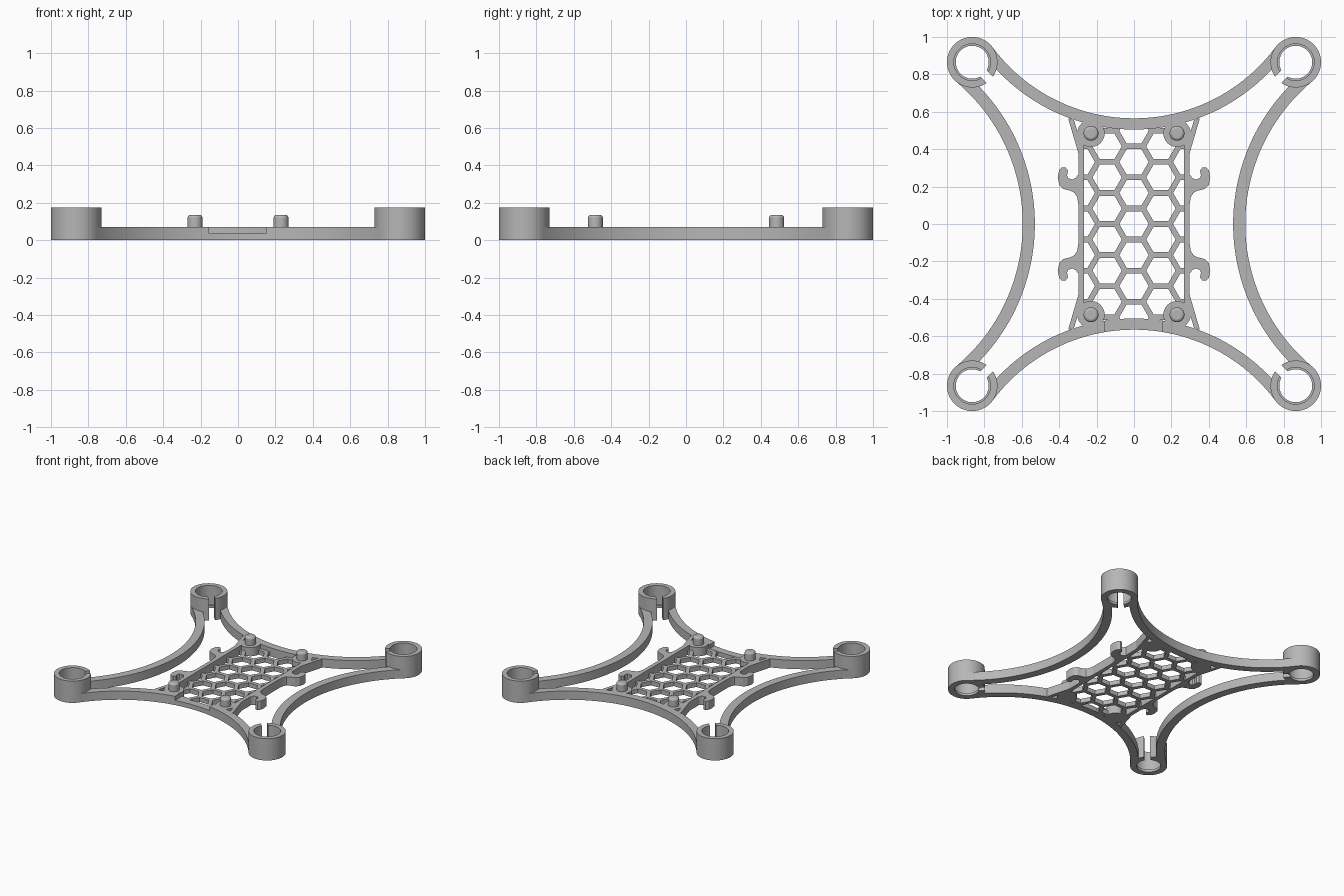
import bpy, bmesh, math
from math import cos, sin, pi

cube = bpy.data.objects.get("Cube")
if cube:
    bpy.data.objects.remove(cube)

grey = bpy.data.materials.new("plain_grey")
COLOUR = (0.47, 0.47, 0.47, 1)
grey.diffuse_color = COLOUR
grey.use_nodes = True
grey.node_tree.nodes["Principled BSDF"].inputs["Base Color"].default_value = COLOUR

ARM_H, RING_H, MESH_H = 0.07, 0.175, 0.035
MOTOR, RING_R = 0.865, 0.135


def prisms(name, outlines, z0, z1):
    """One object made of outlines extruded from z0 to z1."""
    bm = bmesh.new()
    for pts in outlines:
        face = bm.faces.new([bm.verts.new((x, y, z0)) for x, y in pts])
        top = bmesh.ops.extrude_face_region(bm, geom=[face])["geom"]
        bmesh.ops.translate(bm, vec=(0, 0, z1 - z0),
                            verts=[v for v in top if isinstance(v, bmesh.types.BMVert)])
    bmesh.ops.recalc_face_normals(bm, faces=bm.faces)
    mesh = bpy.data.meshes.new(name)
    bm.to_mesh(mesh)
    bm.free()
    mesh.materials.append(grey)
    ob = bpy.data.objects.new(name, mesh)
    bpy.context.collection.objects.link(ob)
    return ob


def activate(ob):
    bpy.ops.object.select_all(action='DESELECT')
    ob.select_set(True)
    bpy.context.view_layer.objects.active = ob


def smooth(ob):
    activate(ob)
    bpy.ops.object.shade_smooth_by_angle(angle=math.radians(30))
    return ob


def cut(ob, cutter):
    activate(ob)
    mod = ob.modifiers.new("cut", 'BOOLEAN')
    mod.operation, mod.solver, mod.object = 'DIFFERENCE', 'EXACT', cutter
    bpy.ops.object.modifier_apply(modifier=mod.name)
    bpy.data.objects.remove(cutter)


def sweep(cx, cy, r, a0, a1, n):
    return [(cx + r * cos(a0 + (a1 - a0) * i / n),
             cy + r * sin(a0 + (a1 - a0) * i / n)) for i in range(n + 1)]


def circle(cx, cy, r, n):
    return sweep(cx, cy, r, 0, 2 * pi, n)[:-1]


def box(x0, x1, y0, y1):
    return [(x0, y0), (x1, y0), (x1, y1), (x0, y1)]


def arm_outline(edge, width, turn):
    """Curved band whose concave edge is tangent to two motor rings."""
    r = ((MOTOR - edge) ** 2 + MOTOR ** 2 - RING_R ** 2) / (2 * (RING_R + MOTOR - edge))
    c, d = edge + r, r + RING_R
    tangent = math.atan2(MOTOR - c, MOTOR)
    meet = math.acos(((r + width) ** 2 + d * d - RING_R ** 2) / (2 * d * (r + width)))
    pts = (sweep(0, c, r, tangent, -pi - tangent, 48)
           + sweep(0, c, r + width, -pi - tangent + meet, tangent - meet, 48))
    return [(x * cos(turn) - y * sin(turn), x * sin(turn) + y * cos(turn)) for x, y in pts]


# Four curved arms between the motor rings, the front one notched on top
arms = {}
for name, edge, width, turn in (("back_arm", 0.565, 0.06, 0), ("right_arm", 0.595, 0.065, pi / 2),
                                ("front_arm", 0.565, 0.06, pi), ("left_arm", 0.595, 0.065, -pi / 2)):
    arms[name] = prisms(name, [arm_outline(edge, width, turn)], 0, ARM_H)
cut(arms["front_arm"], prisms("notch_cutter", [box(-0.155, 0.15, -0.7, -0.4)], 0.037, 0.1))
for arm in arms.values():
    smooth(arm)


def ring_outline(cx, cy, inner, slot, facing):
    """Split ring with a parallel-sided slot facing the given direction."""
    a, b = math.asin(slot / RING_R), math.asin(slot / inner)
    return (sweep(cx, cy, RING_R, facing + a, facing + 2 * pi - a, 64)
            + sweep(cx, cy, inner, facing + 2 * pi - b, facing + b, 64))


# Split motor rings with a small lip at the bottom
corners = [("front_right", -1, -1), ("front_left", 1, -1), ("back_right", -1, 1), ("back_left", 1, 1)]
for label, sx, sy in corners:
    facing = math.atan2(-sy, -sx)
    x, y = sx * MOTOR, sy * MOTOR
    smooth(prisms(label + "_motor_ring", [ring_outline(x, y, 0.098, 0.023, facing)], 0, RING_H))
    smooth(prisms(label + "_ring_lip", [ring_outline(x, y, 0.088, 0.023, facing)], 0, 0.02))

# Honeycomb floor plate
plate = prisms("honeycomb_plate", [box(-0.28, 0.28, -0.53, 0.53)], 0, MESH_H)
PITCH = 0.166
holes = []
for col in range(-2, 3):
    for row in range(-4, 5):
        y = (row + 0.5 * (col % 2)) * PITCH
        if abs(y) < 0.6:
            holes.append(circle(col * PITCH * cos(pi / 6), y, 0.0785, 6))
cut(plate, prisms("honeycomb_cutter", holes, -0.1, 0.2))

# Side rails along the plate
for label, s in (("right", -1), ("left", 1)):
    prisms(label + "_rail", [box(*sorted((s * 0.266, s * 0.298)), -0.48, 0.48)], 0, ARM_H)

# Hooks, corner struts and mounting posts
HOOK = [(.28, .27), (.30, .262), (.311, .246), (.33, .238), (.35, .244), (.358, .26),
        (.353, .285), (.365, .301), (.385, .304), (.40, .288), (.408, .25), (.40, .21),
        (.377, .187), (.34, .178), (.316, .165), (.303, .14), (.297, .10), (.28, .10)]
STRUT = [(.275, .40), (.298, .38), (.352, .565), (.322, .56)]
for label, sx, sy in corners:
    def flip(pts):
        return [(sx * x, sy * y) for x, y in pts]
    smooth(prisms(label + "_hook", [flip(HOOK)], 0, ARM_H))
    prisms(label + "_strut", [flip(STRUT)], 0, ARM_H)
    smooth(prisms(label + "_post_base", [circle(sx * 0.23, sy * 0.485, 0.073, 40)], 0, ARM_H))
    peg = prisms(label + "_peg", [circle(sx * 0.23, sy * 0.485, 0.04, 32)], 0.03, 0.135)
    bevel = peg.modifiers.new("rounded_tip", 'BEVEL')
    bevel.width, bevel.segments = 0.015, 3
    bevel.limit_method, bevel.angle_limit = 'ANGLE', math.radians(40)
    smooth(peg)
